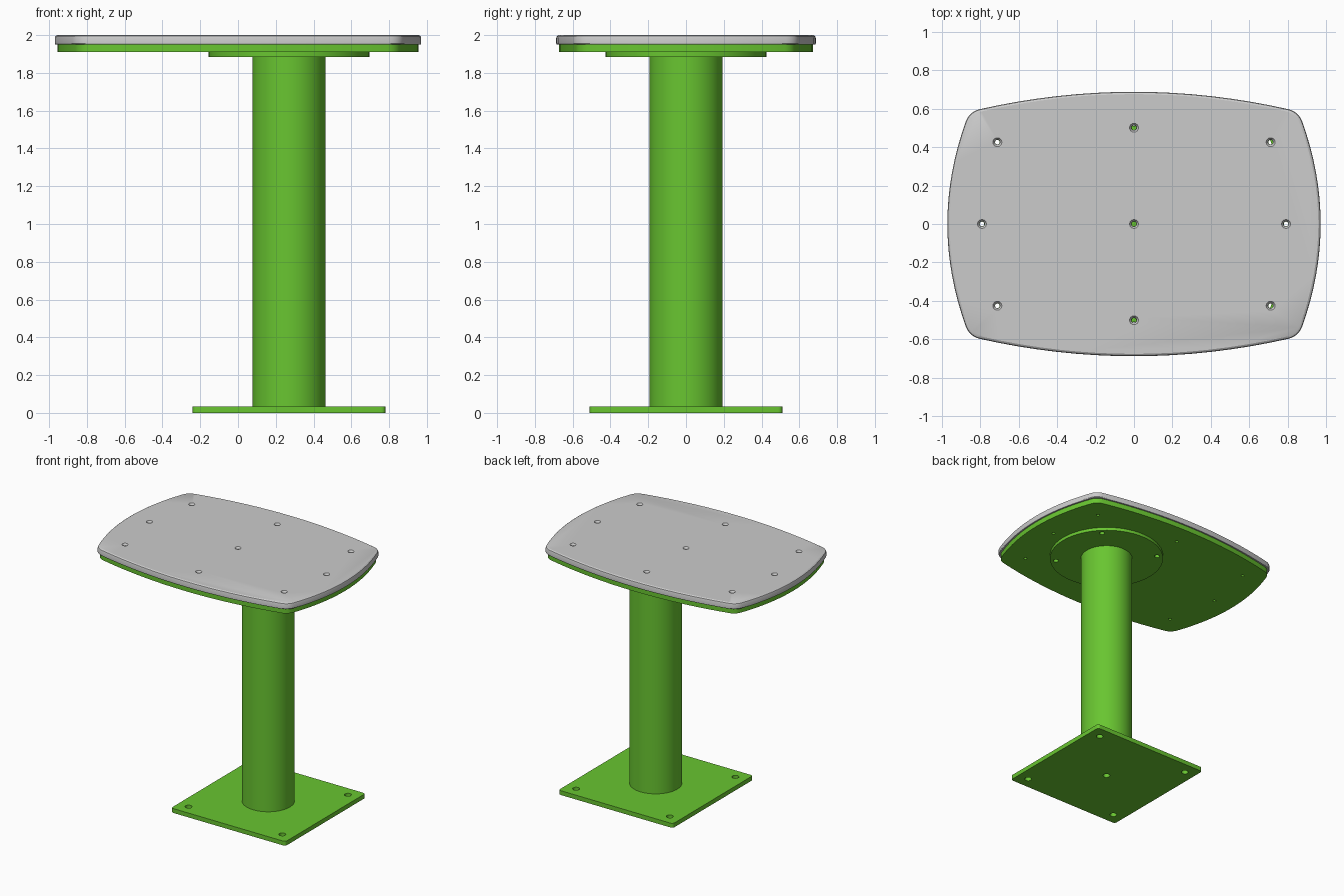
import bpy, bmesh, math

if "Cube" in bpy.data.objects:
    bpy.data.objects.remove(bpy.data.objects["Cube"])

green = bpy.data.materials.new("green_paint")
green.diffuse_color = (0.14, 0.56, 0.03, 1)
green.use_nodes = True
green.node_tree.nodes["Principled BSDF"].inputs["Base Color"].default_value = green.diffuse_color
CX = 0.27  # pedestal axis


def circle(r, n=16, cx=0, cy=0):
    return [(cx + r * math.cos(2 * math.pi * i / n), cy + r * math.sin(2 * math.pi * i / n)) for i in range(n)]


def bowed_rect(a, b, side_end, top_end, n=8, cx=0):
    """Rectangle with bowed sides and rounded corners; a, b are half sizes."""
    (xs, ys), (xt, yt) = side_end, top_end
    m, k = 2 * (b - yt) / xt, 2 * (a - xs) / ys
    qx = (xs - k * (yt - ys) - k * m * xt) / (1 - k * m)
    qy = yt - m * (qx - xt)
    quad = [(a - (a - xs) * (i / n) ** 2, ys * i / n) for i in range(n)]
    for i in range(7):
        t = i / 6
        u, v, w = (1 - t) ** 2, 2 * t * (1 - t), t * t
        quad.append((u * xs + v * qx + w * xt, u * ys + v * qy + w * yt))
    quad += [(xt * i / n, b - (b - yt) * (i / n) ** 2) for i in range(n - 1, -1, -1)]
    half = quad + [(-x, y) for x, y in quad[-2::-1]]
    loop = half + [(-x, -y) for x, y in half[1:-1]]
    return [(x + cx, y) for x, y in loop]


def add_loft(bm, rings):
    """Closed solid through a stack of (outline, z) rings."""
    rows = [[bm.verts.new((x, y, z)) for x, y in pts] for pts, z in rings]
    n = len(rows[0])
    for lo, hi in zip(rows, rows[1:]):
        for i in range(n):
            j = (i + 1) % n
            bm.faces.new((lo[i], lo[j], hi[j], hi[i]))
    bm.faces.new(rows[0][::-1])
    bm.faces.new(rows[-1])


def make(name, solids, mat=None):
    bm = bmesh.new()
    for rings in solids:
        add_loft(bm, rings)
    me = bpy.data.meshes.new(name)
    bm.to_mesh(me)
    bm.free()
    ob = bpy.data.objects.new(name, me)
    bpy.context.collection.objects.link(ob)
    if mat:
        me.materials.append(mat)
    return ob


def finish(ob, holes):
    """Drill round holes; each hole is (x, y, [(radius, z), ...])."""
    bpy.ops.object.select_all(action='DESELECT')
    bpy.context.view_layer.objects.active = ob
    ob.select_set(True)
    if holes:
        cutter = make("hole_cutter", [[(circle(r, 16, x, y), z) for r, z in prof] for x, y, prof in holes])
        cutter.hide_render = True
        mod = ob.modifiers.new("holes", 'BOOLEAN')
        mod.operation, mod.object, mod.solver = 'DIFFERENCE', cutter, 'EXACT'
        bpy.ops.object.modifier_apply(modifier=mod.name)
        bpy.data.objects.remove(cutter)
    bpy.ops.object.shade_smooth_by_angle(angle=math.radians(30))


def top_outline(inset):
    return bowed_rect(0.97 - inset, 0.687 - inset, (0.875 - inset, 0.53 - inset * 0.6), (0.80 - inset * 0.6, 0.597 - inset))


signs = [(sx, sy) for sx in (-1, 1) for sy in (-1, 1)]
screw_spots = [(0.71 * sx, 0.425 * sy) for sx, sy in signs]
screw_spots += [(0.79, 0), (-0.79, 0), (0, 0.5), (0, -0.5), (0, 0)]
flange_spots = [(CX + 0.27 * sx, 0.27 * sy) for sx, sy in signs]

# Grey table top with rounded upper edge and countersunk screw holes
top = make("table_top", [[(top_outline(0.003), 1.95), (top_outline(0), 1.955), (top_outline(0), 1.985),
                          (top_outline(0.003), 1.994), (top_outline(0.012), 2.0)]])
finish(top, [(x, y, [(0.013, 1.9), (0.013, 1.985), (0.024, 2.001)]) for x, y in screw_spots])

# Green support plate under the top
plate = make("support_plate", [[(top_outline(0.014), 1.91), (top_outline(0.014), 1.95)]], green)
finish(plate, [(x, y, [(0.012, 1.8), (0.012, 2.1)]) for x, y in screw_spots + flange_spots])

# Round flange at the head of the column
flange = make("column_flange", [[(circle(0.425, 64, CX), 1.885), (circle(0.425, 64, CX), 1.91)]], green)
finish(flange, [(x, y, [(0.02, 1.8), (0.02, 2.0)]) for x, y in flange_spots])

# Hollow column
column = make("column", [[(circle(0.193, 64, CX), 0.035), (circle(0.193, 64, CX), 1.885)]], green)
bore = make("bore", [[(circle(0.18, 64, CX), -0.1), (circle(0.18, 64, CX), 2.1)]])
bore.hide_render = True
mod = column.modifiers.new("bore", 'BOOLEAN')
mod.operation, mod.object, mod.solver = 'DIFFERENCE', bore, 'EXACT'
finish(column, [])
bpy.ops.object.select_all(action='DESELECT')
bpy.context.view_layer.objects.active = column
bpy.ops.object.modifier_apply(modifier="bore")
bpy.data.objects.remove(bore)

# Square foot plate with anchor holes
foot = bowed_rect(0.51, 0.51, (0.51, 0.485), (0.485, 0.51), 1, CX)
base = make("base_plate", [[(foot, 0), (foot, 0.035)]], green)
anchors = [(CX + 0.418 * sx, 0.418 * sy) for sx, sy in signs] + [(CX, 0)]
finish(base, [(x, y, [(0.026, -0.1), (0.026, 0.1)]) for x, y in anchors])
